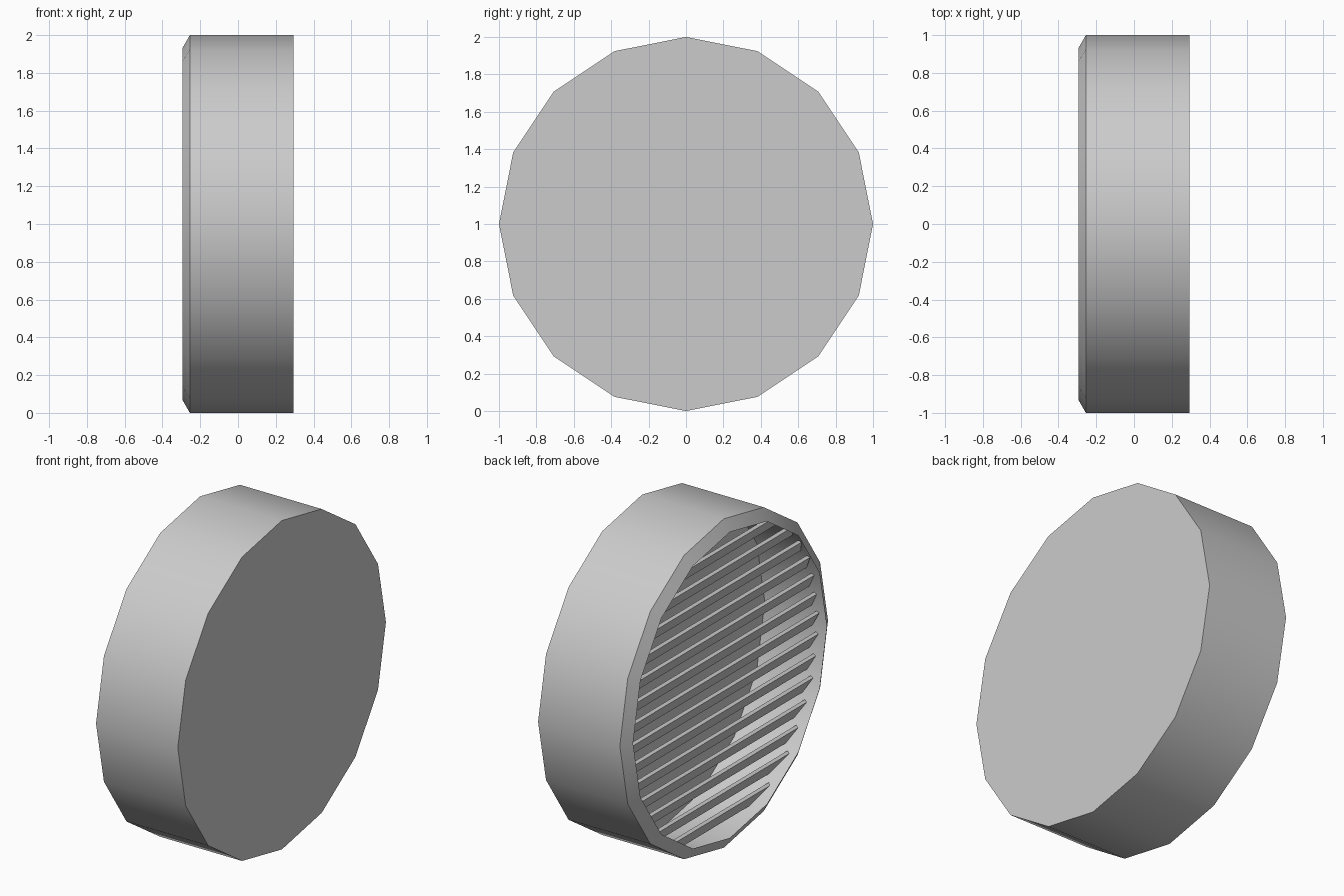
import bpy, math

if "Cube" in bpy.data.objects:
    bpy.data.objects.remove(bpy.data.objects["Cube"])

N = 16      # sides of the round housing
CZ = 1.0    # height of the axis


def ring(x, r):
    return [(x, r * math.cos(2 * math.pi * i / N), CZ + r * math.sin(2 * math.pi * i / N))
            for i in range(N)]


def make(name, verts, faces, smooth=False):
    me = bpy.data.meshes.new(name)
    me.from_pydata(verts, [], faces)
    ob = bpy.data.objects.new(name, me)
    bpy.context.collection.objects.link(ob)
    if smooth:
        bpy.context.view_layer.objects.active = ob
        ob.select_set(True)
        bpy.ops.object.shade_smooth_by_angle(angle=math.radians(30))
        ob.select_set(False)
    return ob


def lathe(name, profile, cap_start=False, cap_end=False):
    # profile is a list of (x, radius) pairs turned round the x axis
    verts = [v for x, r in profile for v in ring(x, r)]
    faces = []
    for k in range(len(profile) - 1):
        for i in range(N):
            j = (i + 1) % N
            faces.append((k * N + j, (k + 1) * N + j, (k + 1) * N + i, k * N + i))
    if cap_start:
        faces.append(tuple(range(N))[::-1])
    if cap_end:
        faces.append(tuple((len(profile) - 1) * N + i for i in range(N)))
    return make(name, verts, faces, smooth=True)


def half_width(dz, r):
    # half width of the N-sided outline at height dz from the axis
    step = 2 * math.pi / N
    pts = [(r * math.cos(i * step), r * math.sin(i * step)) for i in range(N // 4 + 1)]
    a = abs(dz)
    for (y0, z0), (y1, z1) in zip(pts, pts[1:]):
        if z0 <= a <= z1:
            return y0 + (y1 - y0) * (a - z0) / (z1 - z0)
    return 0.02


# thin sleeve with a chamfered lip round the opening, closed at the far end
lathe("housing_sleeve", [(-0.295, 0.93), (-0.255, 1.0), (0.295, 1.0)], cap_end=True)

# backing plate seen behind the slats
make("backing_plate", ring(0.17, 1.0), [tuple(range(N))[::-1]])

# tilted horizontal louvre slats: outer edge high, inner edge low
section = [(-0.205, 0.036), (-0.188, 0.046), (-0.143, -0.039), (-0.160, -0.049)]
for k in range(-7, 8):
    verts = []
    for side in (-1, 1):
        for x, h in section:
            dz = k * 0.124 + h
            verts.append((x, side * half_width(dz, 0.995), CZ + dz))
    faces = [(0, 1, 2, 3), (7, 6, 5, 4)]
    faces += [(i, i + 4, (i + 1) % 4 + 4, (i + 1) % 4) for i in range(4)]
    make(f"louvre_slat_{k + 8}", verts, faces)
